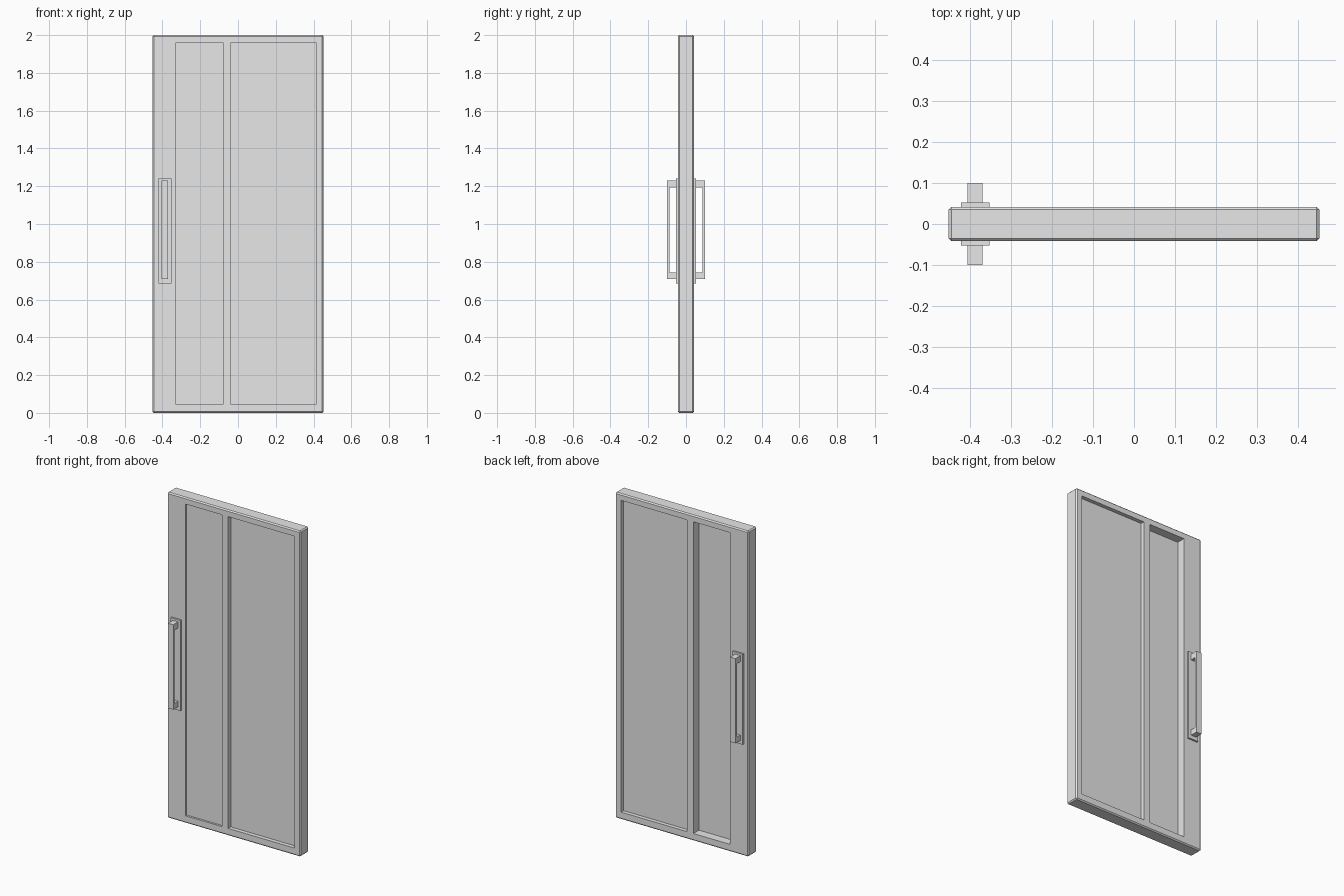
import bpy, bmesh
from mathutils import Vector

cube = bpy.data.objects.get("Cube")
if cube:
    bpy.data.objects.remove(cube, do_unlink=True)

grey = bpy.data.materials.new("plain_grey")
grey.use_nodes = True
tone = (0.8, 0.8, 0.8, 1)
grey.diffuse_color = tone
grey.node_tree.nodes["Principled BSDF"].inputs["Base Color"].default_value = tone


def box(name, low, high, chamfer=0):
    """Box between two corners, optionally chamfered."""
    low, high = Vector(low), Vector(high)
    bm = bmesh.new()
    bmesh.ops.create_cube(bm, size=1)
    bmesh.ops.scale(bm, vec=high - low, verts=bm.verts)
    bmesh.ops.translate(bm, vec=(low + high) / 2, verts=bm.verts)
    if chamfer:
        bmesh.ops.bevel(bm, geom=bm.edges[:], offset=chamfer, segments=1, affect='EDGES')
    mesh = bpy.data.meshes.new(name)
    bm.to_mesh(mesh)
    bm.free()
    mesh.materials.append(grey)
    obj = bpy.data.objects.new(name, mesh)
    bpy.context.collection.objects.link(obj)
    return obj


# Chamfered door slab
half = 0.042
door = box("door_slab", (-0.453, -half, 0), (0.453, half, 2), 0.007)

# Recessed panels: left edge, right edge, front depth, back depth
panels = {"narrow": (-0.328, -0.08, 0.012, 0.054),
          "wide": (-0.037, 0.412, 0.025, 0.024)}
for name, (x0, x1, front, back) in panels.items():
    spans = {"front": (-0.2, front - half), "back": (half - back, 0.2)}
    for side, (y0, y1) in spans.items():
        cutter = box(f"{name}_{side}_cutter", (x0, y0, 0.045), (x1, y1, 1.96))
        cutter.hide_render = True
        cutter.hide_set(True)
        cutter.display_type = 'WIRE'
        cut = door.modifiers.new(f"{name}_{side}_recess", 'BOOLEAN')
        cut.operation = 'DIFFERENCE'
        cut.solver = 'EXACT'
        cut.object = cutter

# Apply the recesses and remove the cutters
bpy.context.view_layer.objects.active = door
for cut in list(door.modifiers):
    cutter = cut.object
    bpy.ops.object.modifier_apply(modifier=cut.name)
    bpy.data.objects.remove(cutter, do_unlink=True)

# Pull handles on both faces
for side, s in (("front", -1), ("back", 1)):
    def part(name, x0, x1, near, far, z0, z1):
        ys = sorted((s * near, s * far))
        return box(f"{side}_{name}", (x0, ys[0], z0), (x1, ys[1], z1))

    part("handle_plate", -0.422, -0.353, half - 0.004, 0.053, 0.686, 1.242)
    part("handle_bar", -0.406, -0.37, 0.087, 0.1, 0.708, 1.229)
    part("handle_lower_post", -0.406, -0.37, 0.05, 0.087, 0.708, 0.742)
    part("handle_upper_post", -0.406, -0.37, 0.05, 0.087, 1.192, 1.229)
